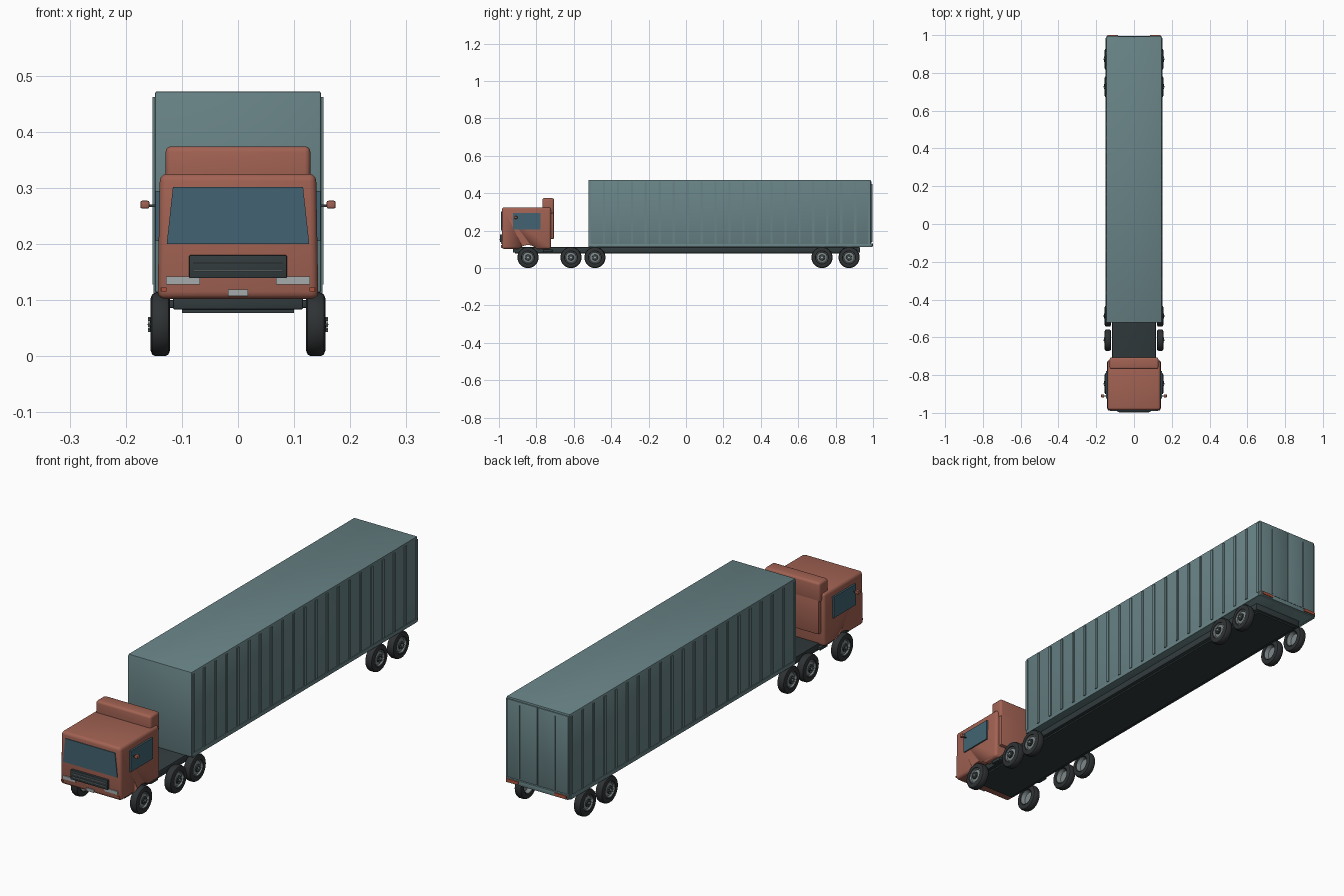
import bpy, bmesh, math
from mathutils import Matrix, Vector

if "Cube" in bpy.data.objects:
    bpy.data.objects.remove(bpy.data.objects["Cube"])


def material(name, *rgb):
    m = bpy.data.materials.new(name)
    m.diffuse_color = (*rgb, 1)
    m.use_nodes = True
    m.node_tree.nodes["Principled BSDF"].inputs["Base Color"].default_value = m.diffuse_color
    return m


RED = material("rust red", 0.36, 0.122, 0.086)
TEAL = material("grey teal", 0.14, 0.228, 0.24)
DARK = material("dark grey", 0.032, 0.044, 0.048)
GLASS = material("blue glass", 0.054, 0.127, 0.168)
SILVER = material("silver", 0.38, 0.41, 0.41)
RUBBER = material("tyre black", 0.028, 0.032, 0.034)
RIM = material("rim grey", 0.21, 0.245, 0.25)
LAMP = material("orange red lamp", 0.42, 0.085, 0.045)


def finish(name, bm, mat, smooth=True):
    bmesh.ops.recalc_face_normals(bm, faces=bm.faces)
    me = bpy.data.meshes.new(name)
    bm.to_mesh(me)
    bm.free()
    me.materials.append(mat)
    ob = bpy.data.objects.new(name, me)
    bpy.context.collection.objects.link(ob)
    bpy.ops.object.select_all(action='DESELECT')
    bpy.context.view_layer.objects.active = ob
    ob.select_set(True)
    if smooth:
        bpy.ops.object.shade_smooth_by_angle(angle=math.radians(35))
    return ob


def box(name, x, y, z, mat, bevel=0.0, segments=2):
    """Box from (min, max) ranges, with optional rounded edges."""
    bm = bmesh.new()
    bmesh.ops.create_cube(bm, size=1)
    for v in bm.verts:
        v.co = Vector([r[0] if c < 0 else r[1] for c, r in zip(v.co, (x, y, z))])
    if bevel:
        bmesh.ops.bevel(bm, geom=bm.edges[:], offset=bevel, segments=segments,
                        profile=0.5, affect='EDGES')
    return finish(name, bm, mat, smooth=bool(bevel))


def pair(name, x, y, z, mat, bevel=0.0):
    """The same box on both sides of the truck."""
    box(name + "_right", x, y, z, mat, bevel)
    box(name + "_left", (-x[1], -x[0]), y, z, mat, bevel)


def prism_y(name, points, y0, y1, mat):
    """Front-view outline (x, z) extruded along y."""
    bm = bmesh.new()
    a = [bm.verts.new((px, y0, pz)) for px, pz in points]
    b = [bm.verts.new((px, y1, pz)) for px, pz in points]
    bm.faces.new(a)
    bm.faces.new(b[::-1])
    for i in range(len(a)):
        j = (i + 1) % len(a)
        bm.faces.new((a[i], a[j], b[j], b[i]))
    return finish(name, bm, mat, smooth=False)


def lathe_x(name, profile, mat, steps=32):
    """Turn an (x, radius) profile around the x axis."""
    bm = bmesh.new()
    vs = [bm.verts.new((px, 0, r)) for px, r in profile]
    es = [bm.edges.new(p) for p in zip(vs, vs[1:])]
    bmesh.ops.spin(bm, geom=vs + es, axis=(1, 0, 0), cent=(0, 0, 0),
                   angle=2 * math.pi, steps=steps)
    bmesh.ops.remove_doubles(bm, verts=bm.verts, dist=1e-5)
    return finish(name, bm, mat)


# Cab with a wheel arch cut through it
cab = box("cab", (-0.143, 0.143), (-0.985, -0.722), (0.102, 0.325), RED, 0.013, 3)
for v in cab.data.vertices:
    if v.co.z > 0.28:
        v.co.x *= 0.975
bm = bmesh.new()
bmesh.ops.create_cone(bm, cap_ends=True, segments=40, radius1=0.066, radius2=0.066, depth=0.4,
                      matrix=Matrix.Translation((0, -0.845, 0.057)) @ Matrix.Rotation(math.pi / 2, 4, 'Y'))
cutter = finish("arch_cutter", bm, RED)
cutter.hide_render = True
bpy.context.view_layer.objects.active = cab
mod = cab.modifiers.new("wheel_arch", 'BOOLEAN')
mod.operation, mod.object, mod.solver = 'DIFFERENCE', cutter, 'EXACT'
bpy.ops.object.modifier_apply(modifier=mod.name)
bpy.data.objects.remove(cutter)

# Roof deflector and back wall panel
box("roof_deflector", (-0.129, 0.129), (-0.768, -0.706), (0.29, 0.374), RED, 0.01, 3)
box("cab_back_panel", (-0.125, 0.125), (-0.74, -0.706), (0.155, 0.33), RED, 0.006)

# Windows
prism_y("windscreen", [(-0.127, 0.2), (0.127, 0.2), (0.116, 0.301), (-0.116, 0.301)],
        -0.988, -0.98, GLASS)
pair("side_window", (0.139, 0.147), (-0.925, -0.777), (0.205, 0.294), GLASS)

# Grille, headlamps, indicators, number plate
box("grille", (-0.087, 0.087), (-0.995, -0.98), (0.139, 0.18), DARK, 0.002)
for i, z in enumerate((0.152, 0.166)):
    box(f"grille_bar_{i}", (-0.08, 0.08), (-0.999, -0.993), (z - 0.0012, z + 0.0012), RIM)
pair("headlamp", (0.068, 0.128), (-0.989, -0.98), (0.128, 0.142), SILVER)
pair("indicator", (0.127, 0.137), (-0.988, -0.975), (0.115, 0.122), LAMP)
box("number_plate", (-0.018, 0.018), (-0.989, -0.98), (0.107, 0.119), SILVER)

# Mirrors
pair("mirror_arm", (0.135, 0.162), (-0.912, -0.908), (0.266, 0.27), DARK)
pair("mirror", (0.158, 0.174), (-0.918, -0.902), (0.263, 0.277), RED, 0.003)

# Chassis, lower front beam, cab step
box("chassis", (-0.116, 0.116), (-0.925, 0.93), (0.083, 0.112), DARK, 0.003)
box("chassis_keel", (-0.1, 0.1), (-0.915, 0.92), (0.077, 0.085), DARK)
pair("cab_step", (0.1, 0.128), (-0.765, -0.715), (0.086, 0.1), DARK, 0.003)

# Trailer body with bottom rails and corner posts
box("trailer_body", (-0.148, 0.148), (-0.522, 0.988), (0.113, 0.472), TEAL, 0.004)
pair("bottom_rail", (0.14, 0.151), (-0.518, 0.985), (0.112, 0.128), TEAL, 0.001)
pair("front_post", (0.14, 0.152), (-0.519, -0.507), (0.128, 0.462), TEAL)
pair("rear_post", (0.14, 0.152), (0.973, 0.985), (0.128, 0.462), TEAL)

# Side ribs
RIBS = 20
for i in range(1, RIBS):
    y = -0.513 + i * 1.492 / RIBS
    pair(f"side_rib_{i}", (0.145, 0.152), (y - 0.006, y + 0.006), (0.13, 0.462), TEAL)

# Rear doors, lock rods, sill and tail lamps
pair("rear_door", (0.001, 0.142), (0.984, 0.992), (0.135, 0.464), TEAL, 0.001)
pair("lock_rod", (0.082, 0.085), (0.99, 0.996), (0.14, 0.45), TEAL)
box("rear_sill", (-0.146, 0.146), (0.98, 0.996), (0.113, 0.132), TEAL, 0.001)
pair("tail_lamp", (0.085, 0.14), (0.992, 1.0), (0.118, 0.13), LAMP)

# Wheel parts, modelled once for the right side
tyre = lathe_x("tyre", [(0.128, 0.031), (0.122, 0.035), (0.121, 0.046), (0.124, 0.0535), (0.130, 0.0565),
                        (0.147, 0.0565), (0.153, 0.0535), (0.156, 0.046), (0.155, 0.035),
                        (0.149, 0.031), (0.128, 0.031)], RUBBER)
rim = lathe_x("rim", [(0.14, 0), (0.14, 0.026), (0.125, 0.031), (0.153, 0.033), (0.154, 0.03),
                      (0.148, 0.027), (0.151, 0.018), (0.151, 0)], RIM)
hub = lathe_x("hub", [(0.15, 0.016), (0.156, 0.015), (0.157, 0.007), (0.157, 0)], DARK, 24)
cap = lathe_x("hub_cap", [(0.15, 0.006), (0.16, 0.005), (0.161, 0)], SILVER, 16)
bm = bmesh.new()
for i in range(8):
    a = i * math.pi / 4
    bmesh.ops.create_cone(bm, cap_ends=True, segments=6, radius1=0.002, radius2=0.002, depth=0.008,
                          matrix=Matrix.Translation((0.156, 0.0115 * math.cos(a), 0.0115 * math.sin(a)))
                          @ Matrix.Rotation(math.pi / 2, 4, 'Y'))
bolts = finish("wheel_bolts", bm, RIM, smooth=False)

# Place all ten wheels
for n, y in enumerate((-0.845, -0.615, -0.487, 0.727, 0.872)):
    for side, angle in (("right", 0), ("left", math.pi)):
        for part in (tyre, rim, hub, cap, bolts):
            ob = bpy.data.objects.new(f"{part.name}_{side}_{n}", part.data)
            ob.location = (0, y, 0.0565)
            ob.rotation_euler = (0, 0, angle)
            bpy.context.collection.objects.link(ob)
for part in (tyre, rim, hub, cap, bolts):
    bpy.data.objects.remove(part)
